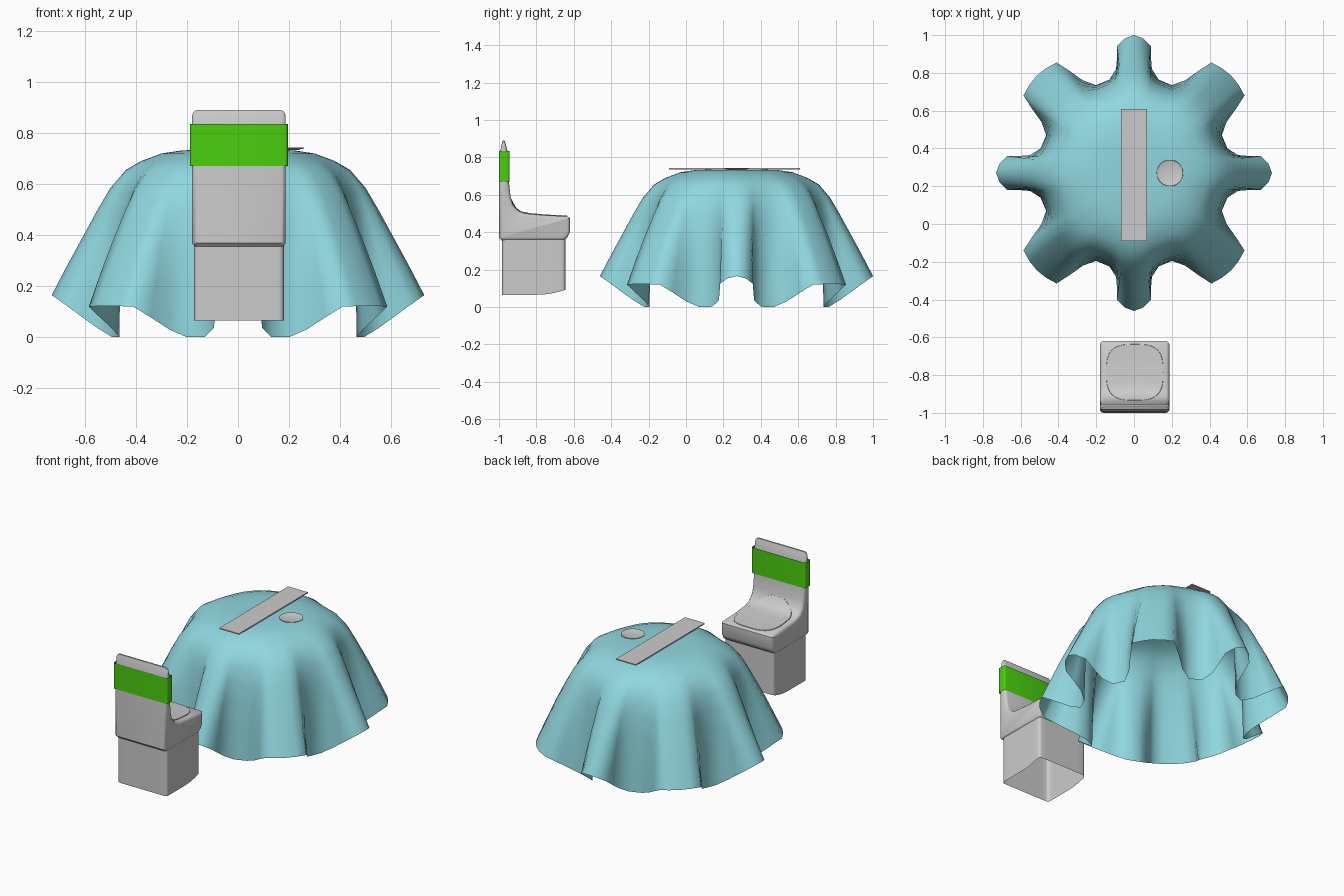
import bpy, math
from math import pi, cos, sin

if "Cube" in bpy.data.objects:
    bpy.data.objects.remove(bpy.data.objects["Cube"])


def material(name, rgb):
    m = bpy.data.materials.new(name)
    m.diffuse_color = (*rgb, 1)
    m.use_nodes = True
    m.node_tree.nodes["Principled BSDF"].inputs["Base Color"].default_value = m.diffuse_color
    return m


def make(name, verts, faces, mat=None, angle=None):
    me = bpy.data.meshes.new(name)
    me.from_pydata(verts, [], faces)
    ob = bpy.data.objects.new(name, me)
    bpy.context.collection.objects.link(ob)
    if mat:
        me.materials.append(mat)
    if angle:
        bpy.ops.object.select_all(action='DESELECT')
        ob.select_set(True)
        bpy.context.view_layer.objects.active = ob
        bpy.ops.object.shade_smooth_by_angle(angle=math.radians(angle))
    return ob


def loft(rings, cap_start=False, cap_end=False):
    n = len(rings[0])
    verts = [p for r in rings for p in r]
    faces = [(j*n + i, j*n + (i+1) % n, (j+1)*n + (i+1) % n, (j+1)*n + i)
             for j in range(len(rings) - 1) for i in range(n)]
    if cap_start:
        faces.append(tuple(reversed(range(n))))
    if cap_end:
        faces.append(tuple(range(len(verts) - n, len(verts))))
    return verts, faces


def rounded_rect(x0, x1, y0, y1, r, seg=4):
    pts = []
    for cx, cy, a in ((x1-r, y0+r, -pi/2), (x1-r, y1-r, 0),
                      (x0+r, y1-r, pi/2), (x0+r, y0+r, pi)):
        pts += [(cx + r*cos(a + pi/2*i/seg), cy + r*sin(a + pi/2*i/seg))
                for i in range(seg + 1)]
    return pts


blue = material("cloth_blue", (0.28, 0.68, 0.74))
green = material("band_green", (0.07, 0.62, 0.005))

# Draped tablecloth: one eighth of the hem outline, mirrored and repeated
CY = 0.27
octant = [(.73, 0), (.712, .05), (.67, .09), (.61, .09), (.55, .095), (.495, .13),
          (.465, .20), (.49, .27), (.54, .34), (.585, .41), (.555, .465), (.515, .515)]
quarter = octant + [(y, x) for x, y in octant[-2:0:-1]]
hem = []
for q in range(4):
    hem += [(math.hypot(x, y), math.atan2(y, x) + q*pi/2) for x, y in quarter]
ridge = [(.12, .735), (.22, .732), (.30, .72), (.38, .69), (.44, .655),
         (.50, .585), (.55, .50), (.61, .39), (.67, .28), (.73, .165)]
valley = [(.12, .735), (.22, .732), (.30, .719), (.378, .687), (.428, .645),
          (.466, .57), (.486, .47), (.497, .34), (.506, .17), (.51, 0)]
rings = []
for j, ((r1, z1), (r0, z0)) in enumerate(zip(ridge, valley)):
    f = min(1, max(0, (j - 2) / 6))
    ring = []
    for k, (r, a) in enumerate(hem):
        w = (r - .51) / .22
        wz = min(1, max(0, w)) * (1 - .25*sin(2*a)**2)
        ang = a*f + (1 - f)*2*pi*k/len(hem)
        rad = r0 + (r1 - r0)*w
        ring.append((rad*cos(ang), CY + rad*sin(ang), z0 + (z1 - z0)*wz))
    rings.append(ring)
make("tablecloth", *loft(rings[::-1], cap_end=True), blue, 80)

# Table runner
outline = [(-.07, -.09), (.07, -.09), (.07, .61), (-.07, .61)]
make("table_runner", *loft([[(x, y, z) for x, y in outline] for z in (.736, .743)],
                           True, True))

# Plate
plate = [(.045, .733), (.07, .741), (.069, .743), (.055, .738)]
make("plate", *loft([[(.19 + r*cos(2*pi*i/32), CY + r*sin(2*pi*i/32), z)
                      for i in range(32)] for r, z in plate], True, True), None, 30)

# Chair seat and backrest: side profile swept across the width, rounded at both sides
profile = [(-1.0, .37), (-1.0, .67), (-.993, .83), (-.987, .865), (-.98, .89), (-.97, .89),
           (-.962, .865), (-.953, .83), (-.947, .67), (-.938, .59), (-.925, .545),
           (-.90, .515), (-.86, .50), (-.75, .49), (-.635, .485), (-.62, .475),
           (-.62, .40), (-.635, .37), (-.66, .355), (-.985, .355)]


def inset(d):
    pts = []
    n = len(profile)
    for i, (y, z) in enumerate(profile):
        (ay, az), (by, bz) = profile[i-1], profile[(i+1) % n]
        ty, tz = by - ay, bz - az
        s = d / math.hypot(ty, tz)
        if z > .82:
            pts.append((y + (-.975 - y)*d*20, z - 1.4*d))
        else:
            pts.append((y + tz*s, z - ty*s))
    return pts


rings = []
for dx, d in ((0, .018), (.003, .009), (.009, .003), (.018, 0)):
    rings.append([(-.18 + dx, y, z) for y, z in inset(d)])
rings += [[(.007 - x, y, z) for x, y, z in r] for r in rings[::-1]]
make("chair_seat_and_back", *loft(rings, True, True), None, 40)


# Seat pad, a rounded square following the seat surface
def seat_z(y):
    for (ay, az), (by, bz) in zip(profile[8:14], profile[9:15]):
        if ay <= y <= by:
            return az + (bz - az)*(y - ay)/(by - ay)
    return profile[14][1]


rings = []
for s, dz in ((1, -.004), (.985, .004), (.8, .004), (.6, .004), (.35, .004), (.1, .004)):
    ring = []
    for i in range(48):
        c, d = cos(2*pi*i/48), sin(2*pi*i/48)
        y = -.785 + .15*s*math.copysign(abs(d)**.65, d)
        x = .004 + .152*s*math.copysign(abs(c)**.65, c)
        ring.append((x, y, seat_z(y) + dz))
    rings.append(ring)
make("seat_pad", *loft(rings, cap_end=True), None, 40)

# Hollow chair base, its lower edge rising toward the front
base = rounded_rect(-.172, .18, -.983, -.645, .02)
full = []
for (ax, ay), (bx, by) in zip(base, base[1:] + base[:1]):
    n = 8 if math.hypot(bx - ax, by - ay) > .1 else 1
    full += [(ax + (bx-ax)*i/n, ay + (by-ay)*i/n) for i in range(n)]
low = [(x, y, .065 + .027*(max(0, y + .80)/.155)**2) for x, y in full]
high = [(x, y, .365) for x, y in full]
make("chair_base", *loft([low, high]), None, 35)

# Green sleeve around the backrest
band = rounded_rect(-.188, .195, -1.0, -.943, .012)
make("back_band", *loft([[(x, y, z) for x, y in band] for z in (.67, .835)]), green, 40)
